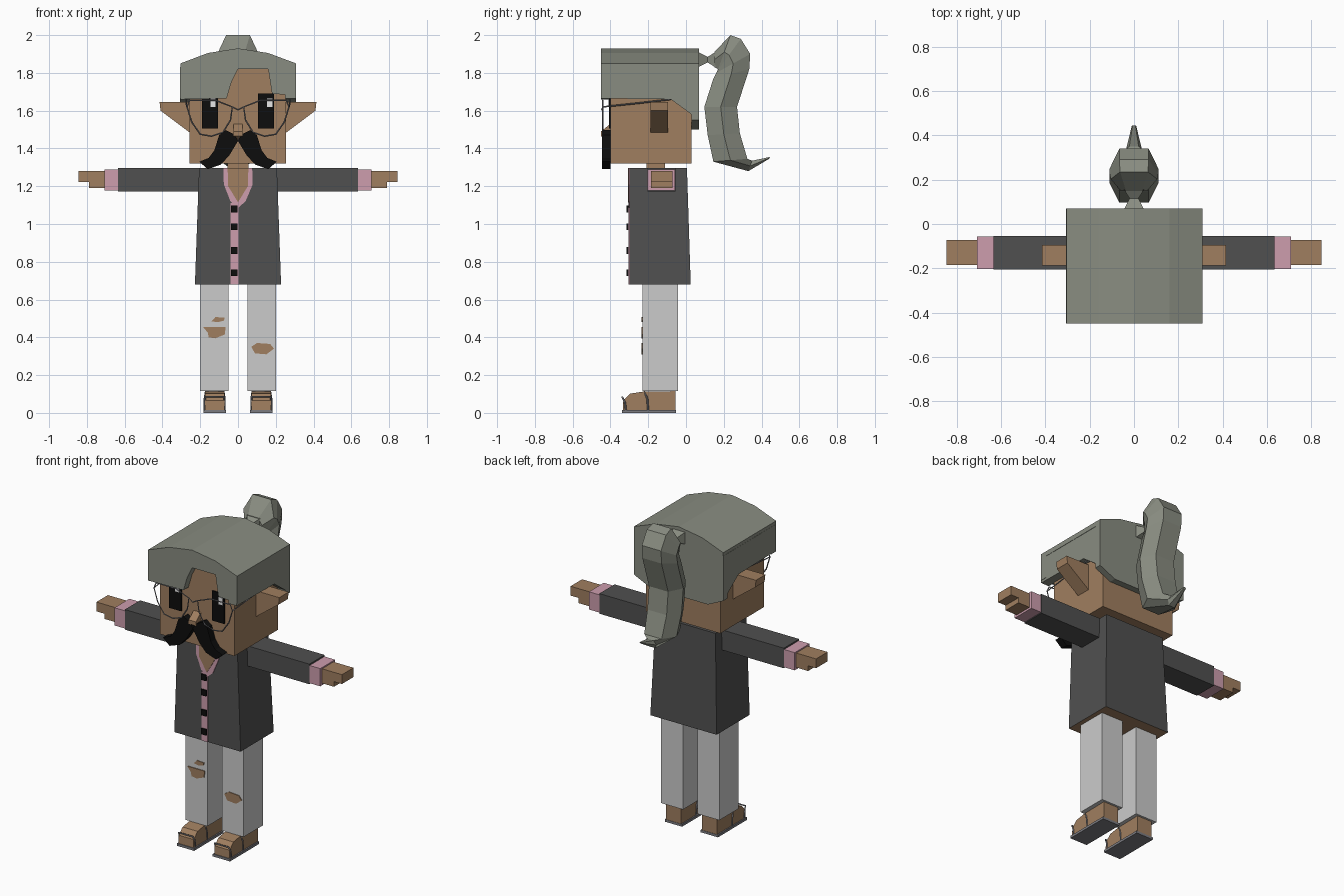
import bpy
import bmesh
from mathutils import Vector

default_cube = bpy.data.objects.get("Cube")
if default_cube:
    bpy.data.objects.remove(default_cube, do_unlink=True)


def material(name, red, green, blue):
    mat = bpy.data.materials.new(name)
    mat.use_nodes = True
    color = (red, green, blue, 1)
    mat.diffuse_color = color
    mat.node_tree.nodes["Principled BSDF"].inputs["Base Color"].default_value = color
    return mat


skin = material("tan skin", .35, .21, .115)
hair = material("grey green hair", .25, .265, .22)
jacket = material("charcoal jacket", .08, .08, .08)
pink = material("pink shirt", .61, .34, .42)
denim = material("pale grey trousers", .6, .6, .6)
black = material("black", .004, .004, .004)
white = material("white", .8, .8, .8)
metal = material("grey trim", .2, .2, .22)


def finish(name, bm, mat):
    """Turn a bmesh into a named object with one material."""
    bmesh.ops.recalc_face_normals(bm, faces=bm.faces)
    mesh = bpy.data.meshes.new(name)
    bm.to_mesh(mesh)
    bm.free()
    mesh.materials.append(mat)
    obj = bpy.data.objects.new(name, mesh)
    bpy.context.collection.objects.link(obj)
    return obj


def loft(name, rings, mat):
    """Skin a list of closed rings and cap both ends."""
    bm = bmesh.new()
    loops = [[bm.verts.new(co) for co in ring] for ring in rings]
    for low, high in zip(loops, loops[1:]):
        for i in range(len(low)):
            j = (i + 1) % len(low)
            bm.faces.new((low[i], low[j], high[j], high[i]))
    bm.faces.new(loops[0])
    bm.faces.new(loops[-1])
    return finish(name, bm, mat)


def prism(name, profile, axis, start, end, mat):
    """Extrude a 2D profile along x or y."""
    if axis == "x":
        rings = [[(d, a, b) for a, b in profile] for d in (start, end)]
    else:
        rings = [[(a, d, b) for a, b in profile] for d in (start, end)]
    return loft(name, rings, mat)


def box(name, x, y, z, mat):
    profile = [(x[0], z[0]), (x[1], z[0]), (x[1], z[1]), (x[0], z[1])]
    return prism(name, profile, "y", y[0], y[1], mat)


def wire(name, points, radius, mat, cyclic=False):
    """Thin tube along a path, stored as a mesh."""
    curve = bpy.data.curves.new(name, "CURVE")
    curve.dimensions = "3D"
    curve.bevel_depth = radius
    curve.bevel_resolution = 0
    spline = curve.splines.new("POLY")
    spline.points.add(len(points) - 1)
    for point, co in zip(spline.points, points):
        point.co = (*co, 1)
    spline.use_cyclic_u = cyclic
    path = bpy.data.objects.new(name + "_path", curve)
    bpy.context.collection.objects.link(path)
    graph = bpy.context.evaluated_depsgraph_get()
    mesh = bpy.data.meshes.new_from_object(path.evaluated_get(graph))
    bpy.data.objects.remove(path, do_unlink=True)
    mesh.materials.clear()
    mesh.materials.append(mat)
    obj = bpy.data.objects.new(name, mesh)
    bpy.context.collection.objects.link(obj)


def span(side, inner, outer):
    return tuple(sorted((side * inner, side * outer)))


def flip(side, points):
    return [(side * p[0], *p[1:]) for p in points]


# Head, neck and nose
box("head", (-.257, .255), (-.4, .03), (1.32, 1.83), skin)
box("neck", (-.055, .055), (-.21, -.11), (1.25, 1.34), skin)
prism("nose", [(-.4, 1.53), (-.45, 1.49), (-.45, 1.465), (-.4, 1.44)], "x", -.025, .025, skin)

# Hair: arched cap, fringe with a notch, side panels and back panel
arch = [(-.305, 1.85), (-.16, 1.905), (0, 1.93), (.16, 1.905), (.308, 1.85)]
prism("hair_cap", arch + [(.308, 1.82), (-.305, 1.82)], "y", -.45, .07, hair)
fringe = [(-.305, 1.83), (-.305, 1.66), (-.06, 1.665), (-.035, 1.75), (0, 1.82),
          (.16, 1.82), (.18, 1.69), (.308, 1.68), (.308, 1.83)]
prism("hair_fringe", fringe, "y", -.45, -.402, hair)
panel = [(-.45, 1.83), (-.45, 1.665), (-.08, 1.66), (.07, 1.55), (.07, 1.83)]
back = [(-.305, 1.83), (-.305, 1.55), (-.2, 1.5), (.2, 1.5), (.308, 1.55), (.308, 1.83)]
prism("hair_back", back, "y", .028, .07, hair)

# Ponytail: tie and six-sided tail lofted through inner and outer points
tie = []
for y, width, low, high in [(.065, .045, 1.83, 1.91), (.115, .02, 1.855, 1.885), (.155, .045, 1.83, 1.91)]:
    tie.append([(-width, y, low), (width, y, low), (width, y, high), (-width, y, high)])
loft("hair_tie", tie, hair)
tail = [((.15, 1.83), (.15, 1.91), .06), ((.17, 1.82), (.235, 2), .105),
        ((.165, 1.81), (.29, 1.98), .11), ((.16, 1.8), (.34, 1.9), .11),
        ((.145, 1.77), (.335, 1.82), .11), ((.097, 1.62), (.27, 1.62), .11),
        ((.115, 1.47), (.285, 1.48), .11), ((.145, 1.33), (.325, 1.345), .1),
        ((.33, 1.28), (.35, 1.335), .035), ((.44, 1.345), (.445, 1.355), .01)]
rings = []
for inner, outer, width in tail:
    a, b = Vector((0, *inner)), Vector((0, *outer))
    mid, half = (a + b) / 2, Vector((width * .6, 0, 0))
    wide = Vector((width, 0, 0))
    rings.append([a - half, a + half, mid + wide, b + half, b - half, mid - wide])
loft("ponytail", rings, hair)

# Torso with an open underside showing skin
torso = [[(-w, -.3, z), (w, -.3, z), (w, y, z), (-w, y, z)]
         for w, y, z in [(.228, .025, .68), (.206, .005, 1.297)]]
coat = loft("jacket_body", torso, jacket)
coat.data.materials.append(skin)
for face in coat.data.polygons:
    face.material_index = int(face.normal.z < -.9)

# Shirt front, neckline and buttons
collar = [(-.078, 1.297), (-.075, 1.21), (-.04, 1.12), (0, 1.085),
          (.04, 1.12), (.078, 1.21), (.075, 1.297)]
prism("shirt_collar", collar, "y", -.305, -.298, pink)
prism("open_neckline", [(-.055, 1.297), (-.052, 1.2), (0, 1.115), (.052, 1.2), (.055, 1.297)],
      "y", -.308, -.3, skin)
box("shirt_placket", (-.04, .002), (-.304, -.298), (.68, 1.11), pink)
for z in (.742, .86, .985, 1.08):
    box("button", (-.036, -.002), (-.314, -.3), (z - .018, z + .018), black)

# Wire spectacle bridge and torn patch
wire("glasses_bridge", [(-.03, -.44, 1.62), (0, -.445, 1.605), (.03, -.44, 1.62)], .004, metal)
prism("small_trouser_tear", [(-.14, .485), (-.12, .507), (-.07, .505), (-.075, .488), (-.11, .48)],
      "y", -.235, -.228, skin)

lens = [(.03, 1.62), (.04, 1.55), (.08, 1.485), (.14, 1.465), (.2, 1.475),
        (.245, 1.54), (.27, 1.62), (.255, 1.655), (.12, 1.655)]
whisker = [(0, 1.44), (.02, 1.475), (.065, 1.497), (.1, 1.47), (.125, 1.39), (.155, 1.35),
           (.205, 1.33), (.16, 1.29), (.09, 1.315), (.045, 1.365)]
ear = [(.25, 1.645), (.415, 1.645), (.41, 1.6), (.25, 1.48)]
shoe = [(-.055, .115), (-.055, .012), (-.335, .012), (-.332, .065), (-.295, .102), (-.23, .112)]
tears = {-1: [(-.185, .455), (-.065, .455), (-.07, .415), (-.12, .395), (-.155, .4), (-.16, .425)],
         1: [(.07, .35), (.1, .37), (.17, .365), (.19, .34), (.15, .31), (.09, .315)]}

for side, label in ((-1, "right_"), (1, "left_")):
    # Face features
    prism(label + "ear", flip(side, ear), "y", -.187, -.095, skin)
    prism(label + "hair_side", panel, "x", side * .25, side * .306, hair)
    prism(label + "moustache", flip(side, whisker), "y", -.445, -.4, black)
    top = 1.68 + side * .01
    box(label + "eye", span(side, .107, .19), (-.408, -.4), (1.505, top), black)
    glint = .132 if side < 0 else .168
    box(label + "eye_glint", span(side, glint - .014, glint + .014), (-.411, -.407), (1.62, 1.665), white)

    # Spectacles
    rim = [(x, -.44, z) for x, z in flip(side, lens)]
    wire(label + "glasses_rim", rim, .004, metal, True)
    arm = [(.27, -.44, 1.62), (.275, -.25, 1.64), (.275, -.08, 1.66)]
    wire(label + "glasses_arm", flip(side, arm), .004, metal)

    # Arm
    box(label + "sleeve", span(side, .19, .635), (-.205, -.055), (1.172, 1.297), jacket)
    box(label + "cuff", span(side, .63, .708), (-.203, -.057), (1.178, 1.288), pink)
    box(label + "hand", span(side, .7, .845), (-.185, -.072), (1.222, 1.28), skin)
    box(label + "thumb", span(side, .7, .79), (-.185, -.072), (1.19, 1.223), skin)

    # Leg with a torn knee
    box(label + "trouser_leg", span(side, .05, .2), (-.23, -.042), (.115, .7), denim)
    prism(label + "knee_tear", tears[side], "y", -.235, -.228, skin)

    # Foot and sandal
    prism(label + "foot", shoe, "x", side * .072, side * .175, skin)
    box(label + "sandal_sole", span(side, .064, .183), (-.34, -.053), (0, .015), metal)
    for y, height in ((-.2, .107), (-.318, .08)):
        strap = [(.07, y, .012), (.07, y - .005, height * .7), (.075, y - .02, height + .005),
                 (.172, y - .02, height + .005), (.177, y - .005, height * .7), (.177, y, .012)]
        wire(label + "sandal_strap", flip(side, strap), .005, metal)
